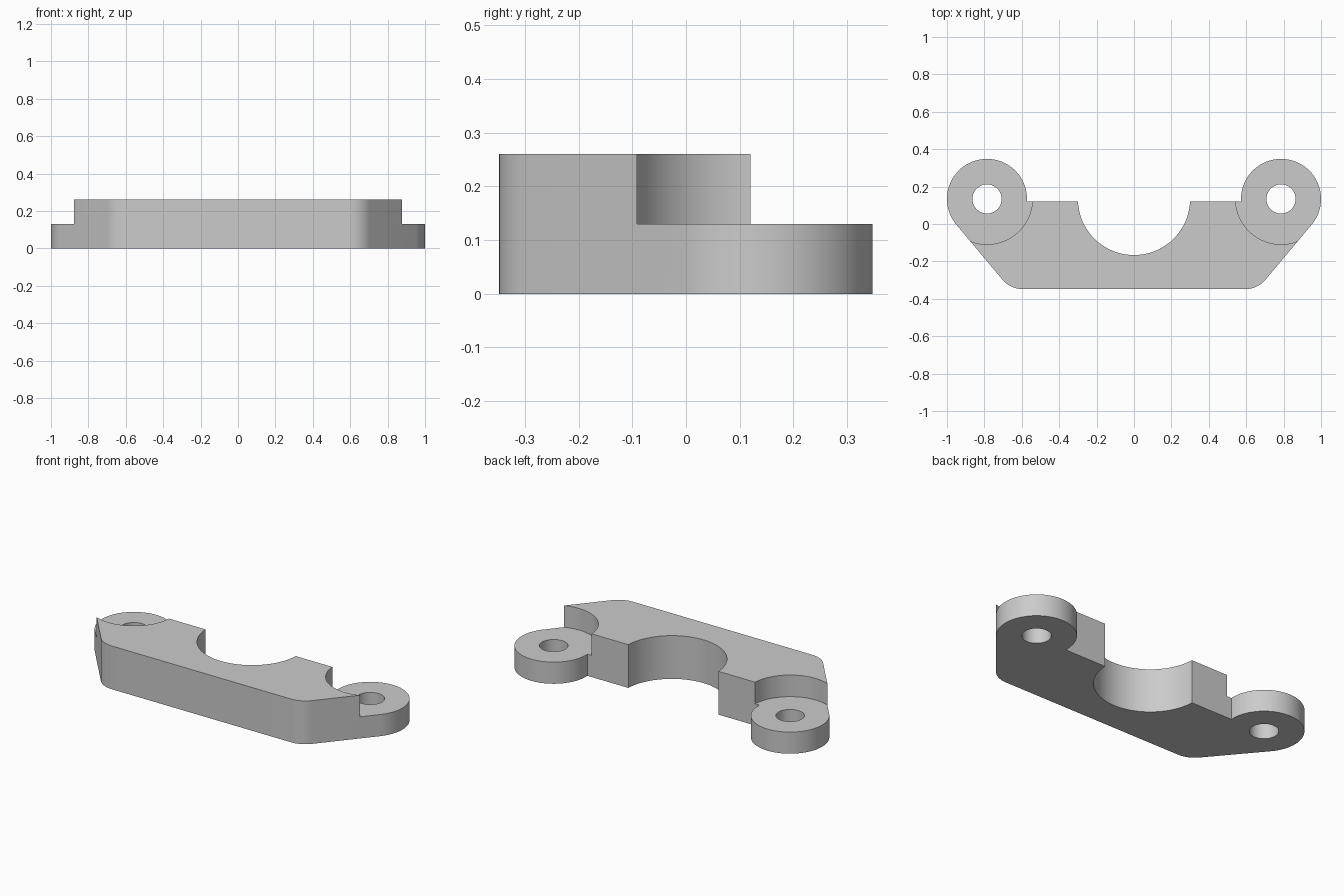
import bpy
import bmesh
from math import sin, cos, asin, radians, degrees, tan

if "Cube" in bpy.data.objects:
    bpy.data.objects.remove(bpy.data.objects["Cube"], do_unlink=True)

HEIGHT, EAR_HEIGHT = 0.26, 0.13
FRONT, BACK = -0.348, 0.12
EAR_X, EAR_Y, EAR_R = 0.786, 0.134, 0.214
HOLE_R, RELIEF_R = 0.078, 0.243
BOWL_R, CORNER_R = 0.3, 0.14
SLOPE = 50  # angle of the slanted ends, degrees

grey = bpy.data.materials.new("grey")
grey.use_nodes = True
grey.diffuse_color = (0.6, 0.6, 0.6, 1)
grey.node_tree.nodes["Principled BSDF"].inputs["Base Color"].default_value = grey.diffuse_color


def arc(cx, cy, r, start, end, steps):
    angles = [radians(start + (end - start) * i / steps) for i in range(steps + 1)]
    return [(cx + r * cos(a), cy + r * sin(a)) for a in angles]


def prism(name, outline, bottom, top):
    bm = bmesh.new()
    face = bm.faces.new([bm.verts.new((x, y, bottom)) for x, y in outline])
    side = bmesh.ops.extrude_face_region(bm, geom=[face])
    verts = [v for v in side["geom"] if isinstance(v, bmesh.types.BMVert)]
    bmesh.ops.translate(bm, verts=verts, vec=(0, 0, top - bottom))
    bmesh.ops.recalc_face_normals(bm, faces=bm.faces)
    mesh = bpy.data.meshes.new(name)
    bm.to_mesh(mesh)
    bm.free()
    mesh.materials.append(grey)
    obj = bpy.data.objects.new(name, mesh)
    bpy.context.collection.objects.link(obj)
    return obj


# Half outline: rounded front corner, ear, straight back edge, half-round seat
turn = SLOPE - 90
tx = EAR_X + EAR_R * cos(radians(turn))
ty = EAR_Y + EAR_R * sin(radians(turn))
corner_x = tx - (ty - FRONT) / tan(radians(SLOPE))
fillet_x = corner_x - CORNER_R * tan(radians(SLOPE / 2))
ear_end = 180 + degrees(asin((EAR_Y - BACK) / EAR_R))
bowl_start = degrees(asin((BACK - EAR_Y) / BOWL_R))
half = arc(fillet_x, FRONT + CORNER_R, CORNER_R, -90, turn, 10)
half += arc(EAR_X, EAR_Y, EAR_R, turn, ear_end, 56)
half += arc(0, EAR_Y, BOWL_R, bowl_start, -90, 32)
outline = half + [(-x, y) for x, y in reversed(half[:-1])]
bracket = prism("clamp_bracket", outline, 0, HEIGHT)

# Relief above each ear, and the bolt holes
for side in (-1, 1):
    for radius, bottom in ((RELIEF_R, EAR_HEIGHT), (HOLE_R, -0.1)):
        circle = arc(side * EAR_X, EAR_Y, radius, 0, 360, 72)[:-1]
        cutter = prism("ear_cutter", circle, bottom, HEIGHT + 0.1)
        cutter.hide_render = True
        cut = bracket.modifiers.new("cut", 'BOOLEAN')
        cut.operation = 'DIFFERENCE'
        cut.solver = 'EXACT'
        cut.object = cutter
        bpy.context.view_layer.objects.active = bracket
        bpy.ops.object.modifier_apply(modifier=cut.name)
        bpy.data.objects.remove(cutter, do_unlink=True)

# Smooth curved walls, sharp rims
bpy.ops.object.select_all(action='DESELECT')
bracket.select_set(True)
bpy.context.view_layer.objects.active = bracket
bpy.ops.object.shade_smooth_by_angle(angle=radians(30))
